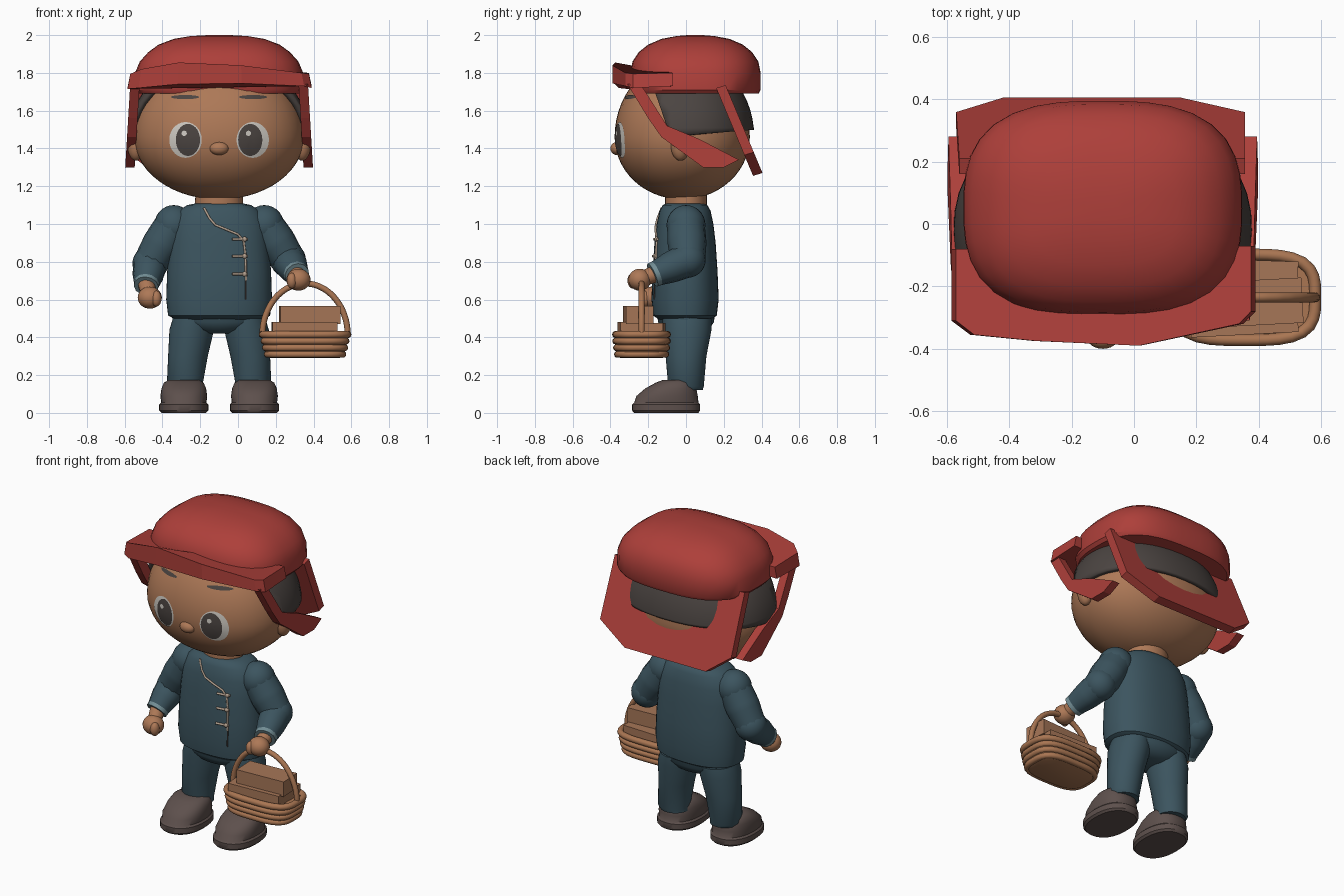
import bpy, bmesh
from math import sin, cos, pi, radians
from mathutils import Vector
from mathutils.bvhtree import BVHTree

cube = bpy.data.objects.get("Cube")
if cube:
    bpy.data.objects.remove(cube)

CX = -0.1  # symmetry line of the figure


def material(name, *rgb):
    m = bpy.data.materials.new(name)
    m.use_nodes = True
    m.diffuse_color = (*rgb, 1)
    m.node_tree.nodes["Principled BSDF"].inputs["Base Color"].default_value = (*rgb, 1)
    return m


SKIN = material("skin", 0.42, 0.19, 0.095)
RED = material("red_cloth", 0.42, 0.05, 0.042)
TEAL = material("dark_teal_cloth", 0.045, 0.09, 0.115)
DARK = material("dark_hair", 0.07, 0.058, 0.053)
SHOE = material("brown_shoe", 0.11, 0.08, 0.073)
WHITE = material("eye_white", 0.62, 0.59, 0.54)
CUFF = material("pale_teal", 0.17, 0.27, 0.3)
TRIM = material("beige_trim", 0.45, 0.35, 0.27)
WICKER = material("wicker", 0.4, 0.18, 0.085)
BOX = material("box_tan", 0.38, 0.18, 0.095)


def finish(name, bm, mat, smooth=True):
    bmesh.ops.recalc_face_normals(bm, faces=bm.faces)
    me = bpy.data.meshes.new(name)
    bm.to_mesh(me)
    bm.free()
    me.materials.append(mat)
    ob = bpy.data.objects.new(name, me)
    bpy.context.collection.objects.link(ob)
    if smooth:
        bpy.ops.object.select_all(action='DESELECT')
        ob.select_set(True)
        bpy.context.view_layer.objects.active = ob
        bpy.ops.object.shade_smooth_by_angle(angle=radians(40))
    return ob


def loft_bm(rings, power=2.0, n=40):
    """Stack of superellipse rings (z, cx, cy, rx, ry), capped."""
    bm, prev = bmesh.new(), None
    for i, (z, cx, cy, rx, ry) in enumerate(rings):
        loop = []
        for k in range(n):
            c, s = cos(2 * pi * k / n), sin(2 * pi * k / n)
            r = (abs(c) ** power + abs(s) ** power) ** (-1 / power)
            loop.append(bm.verts.new((cx + rx * r * c, cy + ry * r * s, z)))
        if prev:
            for k in range(n):
                j = (k + 1) % n
                bm.faces.new((prev[k], prev[j], loop[j], loop[k]))
        if i in (0, len(rings) - 1):
            bm.faces.new(loop)
        prev = loop
    return bm


def loft(name, rings, mat, power=2.0):
    return finish(name, loft_bm(rings, power), mat)


def ball(name, loc, size, mat):
    bm = bmesh.new()
    bmesh.ops.create_uvsphere(bm, u_segments=24, v_segments=14, radius=1)
    bmesh.ops.scale(bm, vec=size, verts=bm.verts)
    bmesh.ops.translate(bm, vec=loc, verts=bm.verts)
    return finish(name, bm, mat)


def tube(name, pts, radii, mat, closed=False, kind='BEZIER'):
    """Round tube along points, turned into a mesh."""
    cu = bpy.data.curves.new(name, 'CURVE')
    cu.dimensions, cu.bevel_depth, cu.bevel_resolution = '3D', 1.0, 4
    cu.use_fill_caps, cu.resolution_u = True, 8
    sp = cu.splines.new(kind)
    points = sp.bezier_points if kind == 'BEZIER' else sp.points
    points.add(len(pts) - 1)
    for p, co, r in zip(points, pts, radii):
        p.radius = r
        if kind == 'BEZIER':
            p.co = co
            p.handle_left_type = p.handle_right_type = 'AUTO'
        else:
            p.co = (*co, 1)
    sp.use_cyclic_u = closed
    tmp = bpy.data.objects.new(name + "_path", cu)
    bpy.context.collection.objects.link(tmp)
    bpy.context.view_layer.update()
    bm = bmesh.new()
    me = tmp.to_mesh()
    bm.from_mesh(me)
    tmp.to_mesh_clear()
    bpy.data.objects.remove(tmp)
    return finish(name, bm, mat)


def slab(name, corners, offset, mat, taper=1.0):
    """Flat-sided panel: outline plus a copy of it moved by offset (vector or one per corner)."""
    bm = bmesh.new()
    offs = offset if isinstance(offset, list) else [offset] * len(corners)
    a = [bm.verts.new(c) for c in corners]
    b = [bm.verts.new(Vector(c) + Vector(o)) for c, o in zip(corners, offs)]
    for v in b:
        v.co.x = CX + (v.co.x - CX) * taper
    for k in range(len(a)):
        j = (k + 1) % len(a)
        bm.faces.new((a[k], a[j], b[j], b[k]))
    bm.faces.new(a)
    bm.faces.new(b)
    return finish(name, bm, mat, smooth=False)


def surface(ob):
    return BVHTree.FromPolygons([v.co for v in ob.data.vertices],
                                [p.vertices for p in ob.data.polygons])


def on_front(tree, x, z, lift):
    hit = tree.ray_cast(Vector((x, -2, z)), Vector((0, 1, 0)))[0]
    return Vector((x, (hit.y if hit else 0) - lift, z))


# Head, hair, neck
def head_rings(grow=1.0):
    out = []
    for i in range(1, 28):
        a = -pi / 2 + pi * i / 28
        z = 1.46 + sin(a) * (0.33 if a < 0 else 0.41) * grow
        out.append((z, CX, -0.02, 0.45 * cos(a) * grow, 0.358 * cos(a) * grow))
    return out


head = loft("head", head_rings(), SKIN, 2.2)
face = surface(head)
bm = loft_bm(head_rings(1.065), 2.25)
for co, no in (((0, 0, 1.47), (0, 0.08, -1)), ((0, -0.13, 1.6), (0, -1, -0.35))):
    bmesh.ops.bisect_plane(bm, geom=bm.verts[:] + bm.edges[:] + bm.faces[:],
                           plane_co=co, plane_no=no, clear_outer=True)
hair = finish("hair", bm, DARK)
thick = hair.modifiers.new("thickness", 'SOLIDIFY')
thick.thickness, thick.offset = 0.03, -1
loft("neck", [(1.05, CX, 0, .13, .11), (1.17, CX, 0, .125, .11)], SKIN)
ball("nose", (CX, -0.365, 1.4), (0.05, 0.035, 0.035), SKIN)


# Painted face details that follow the head
def decal(name, cx, cz, rx, rz, mat, lift):
    bm, n = bmesh.new(), 28
    mid, prev = bm.verts.new(on_front(face, cx, cz, lift)), None
    for t in (0.35, 0.7, 1):
        loop = [bm.verts.new(on_front(face, cx + t * rx * cos(2 * pi * k / n),
                                      cz + t * rz * sin(2 * pi * k / n), lift)) for k in range(n)]
        for k in range(n):
            j = (k + 1) % n
            bm.faces.new((prev[k], prev[j], loop[j], loop[k]) if prev else (mid, loop[j], loop[k]))
        prev = loop
    finish(name, bm, mat)


for side, s in (("left", 1), ("right", -1)):
    decal(side + "_eye_white", CX + s * 0.178, 1.445, 0.086, 0.095, WHITE, 0.004)
    decal(side + "_iris", CX + s * 0.165, 1.445, 0.064, 0.085, DARK, 0.007)
    decal(side + "_eye_glint", CX + s * 0.17 - 0.015, 1.48, 0.014, 0.014, WHITE, 0.009)
    decal(side + "_eyebrow", CX + s * 0.18, 1.672, 0.075, 0.011, DARK, 0.005)
    ball(side + "_ear", (CX + s * 0.44, -0.03, 1.415), (0.045, 0.05, 0.08), SKIN)
    # Hanging side panel of the cap
    outline = [(-0.31, 1.74), (-0.24, 1.74), (-0.1, 1.52), (0.07, 1.45), (0.28, 1.34),
               (0.2, 1.3), (0.09, 1.3), (-0.13, 1.46), (-0.2, 1.56)]
    slab(side + "_cap_panel", [(CX + s * (0.497 - 0.06 * (z - 1.3)), y, z) for y, z in outline],
         (-s * 0.05, 0, 0), RED)

# Cap: crown, brim, back flap
crown = [(1.69, .43, .335), (1.71, .447, .345), (1.8, .445, .345), (1.86, .42, .333), (1.91, .375, .3),
         (1.95, .32, .25), (1.98, .24, .18), (1.995, .15, .1), (2.0, .06, .04)]
loft("cap_crown", [(z, CX, 0.05, rx, ry) for z, rx, ry in crown], RED, 2.8)
brim = [(-0.585, -0.08, 1.72, .07), (-0.585, -0.31, 1.715, .08), (-0.525, -0.355, 1.72, .1),
        (-0.32, -0.375, 1.74, .115), (0.02, -0.39, 1.745, .095), (0.35, -0.32, 1.73, .07),
        (0.39, -0.28, 1.72, .075), (0.39, -0.07, 1.73, .07)]
slab("cap_brim", [b[:3] for b in brim], [(0, 0, b[3]) for b in brim], RED, 0.97)
flap = [(-0.56, 1.735), (-0.57, 1.38), (-0.42, 1.27), (0.15, 1.27), (0.355, 1.38), (0.355, 1.735)]
slab("cap_back_flap", [(x, 0.405 - (z - 1.27) * 0.42, z) for x, z in flap], (0, -0.05, -0.015), RED)

# Jacket with piping and knot fasteners
jacket = [(.495, .23, .14), (.515, .27, .168), (.6, .28, .178), (.75, .275, .172), (.9, .262, .162),
          (1.0, .25, .15), (1.07, .215, .135), (1.1, .17, .118), (1.108, .13, .1)]
torso = loft("jacket", [(z, CX, -0.005, rx, ry) for z, rx, ry in jacket], TEAL, 2.4)
chest = surface(torso)
path = [(-0.18, 1.085), (-0.15, 1.03), (-0.12, 0.995), (-0.06, 0.97), (0, 0.945),
        (0.03, 0.91), (0.04, 0.83), (0.042, 0.7)]
tube("jacket_piping", [on_front(chest, x, z, 0.004) for x, z in path], [0.006] * 8, TRIM, kind='POLY')
tube("jacket_lower_seam", [on_front(chest, 0.042, z, 0.001) for z in (0.7, 0.65, 0.6)],
     [0.004] * 3, DARK, kind='POLY')
for i, z in enumerate((0.92, 0.83, 0.735)):
    tube(f"knot_bar_{i + 1}", [on_front(chest, x, z, 0.006) for x in (-0.03, 0.01, 0.05)],
         [0.007] * 3, TRIM, kind='POLY')
    ball(f"knot_{i + 1}", on_front(chest, 0.035, z, 0.008), (0.013, 0.01, 0.013), TRIM)

# Trousers and shoes
loft("trouser_seat", [(z, CX, 0, rx, ry) for z, rx, ry in
     ((.42, .08, .08), (.44, .18, .12), (.48, .245, .148), (.55, .255, .155))], TEAL)
shoe = [(0, .118, -.105, .17), (.012, .13, -.105, .18), (.045, .13, -.105, .18), (.055, .12, -.104, .17),
        (.09, .124, -.1, .162), (.13, .118, -.08, .135), (.16, .105, -.06, .1), (.175, .08, -.05, .07)]
for side, s in (("left", 1), ("right", -1)):
    leg = [(.12, .175, 0, .088, .088), (.14, .183, 0, .094, .094), (.3, .165, 0, .105, .108),
           (.44, .145, .005, .118, .13), (.5, .135, .005, .11, .13)]
    loft(side + "_trouser_leg", [(z, CX + s * x, y, rx, ry) for z, x, y, rx, ry in leg], TEAL)
    loft(side + "_shoe", [(z, CX + s * 0.187, y, rx, ry) for z, rx, y, ry in shoe], SHOE, 2.3)


# Arms and hands
def arm(side, s, shoulder, elbow, wrist, hand):
    sh, el, wr, ha = map(Vector, (shoulder, elbow, wrist, hand))
    tube(side + "_upper_sleeve", [sh, sh.lerp(el, 0.5), el], [0.1, 0.104, 0.092], TEAL)
    ball(side + "_shoulder", sh, (0.103, 0.103, 0.105), TEAL)
    ball(side + "_elbow", el, (0.094, 0.094, 0.094), TEAL)
    tube(side + "_lower_sleeve", [el, el.lerp(wr, 0.5), wr], [0.092, 0.084, 0.066], TEAL)
    d = (wr - el).normalized() * 0.014
    tube(side + "_cuff", [wr - d, wr + d], [0.068, 0.066], CUFF, kind='POLY')
    tube(side + "_wrist", [wr, ha], [0.045, 0.04], SKIN, kind='POLY')
    ball(side + "_hand", ha, (0.064, 0.06, 0.058), SKIN)
    ball(side + "_thumb", ha + Vector((-s * 0.035, -0.035, -0.005)), (0.027, 0.03, 0.042), SKIN)


arm("left", 1, (0.14, 0, 0.995), (0.265, 0.01, 0.81), (0.31, -0.165, 0.735), (0.32, -0.245, 0.705))
arm("right", -1, (-0.34, 0, 0.995), (-0.465, 0.01, 0.79), (-0.485, -0.115, 0.68), (-0.467, -0.185, 0.61))

# Basket: woven bands, arched handle, boxes inside
BX, BY = 0.355, -0.235
loft("basket_body", [(z, BX, BY, rx, ry) for z, rx, ry in
     ((.29, .18, .11), (.3, .205, .132), (.36, .22, .14), (.41, .228, .143))], WICKER, 3.4)
for i, (z, rx, ry, r) in enumerate(((.31, .2, .128, .018), (.345, .21, .133, .018),
                                    (.38, .217, .137, .018), (.415, .226, .137, .019))):
    ring = []
    for k in range(40):
        c, s = cos(pi * k / 20), sin(pi * k / 20)
        f = (abs(c) ** 3.4 + abs(s) ** 3.4) ** (-1 / 3.4)
        ring.append((BX + rx * f * c, BY + ry * f * s, z))
    tube(f"basket_band_{i + 1}", ring, [r] * 40, WICKER, closed=True, kind='POLY')
tube("basket_handle", [(BX + 0.226 * cos(pi * k / 16), BY, 0.41 + 0.275 * sin(pi * k / 16))
                       for k in range(17)], [0.016] * 17, WICKER)


def crate(name, lo, hi, turn):
    mid = (Vector(lo) + Vector(hi)) / 2
    half = (Vector(hi) - Vector(lo)) / 2
    c, s = cos(radians(turn)), sin(radians(turn))
    base = [(mid.x + c * a * half.x - s * b * half.y, mid.y + s * a * half.x + c * b * half.y, lo[2])
            for a, b in ((-1, -1), (1, -1), (1, 1), (-1, 1))]
    slab(name, base, (0, 0, hi[2] - lo[2]), BOX)


crate("lower_box_front", (0.18, -0.355, 0.4), (0.525, -0.25, 0.48), 3)
crate("lower_box_back", (0.19, -0.235, 0.4), (0.525, -0.115, 0.475), -2)
crate("upper_box", (0.22, -0.325, 0.47), (0.54, -0.18, 0.565), 3)
